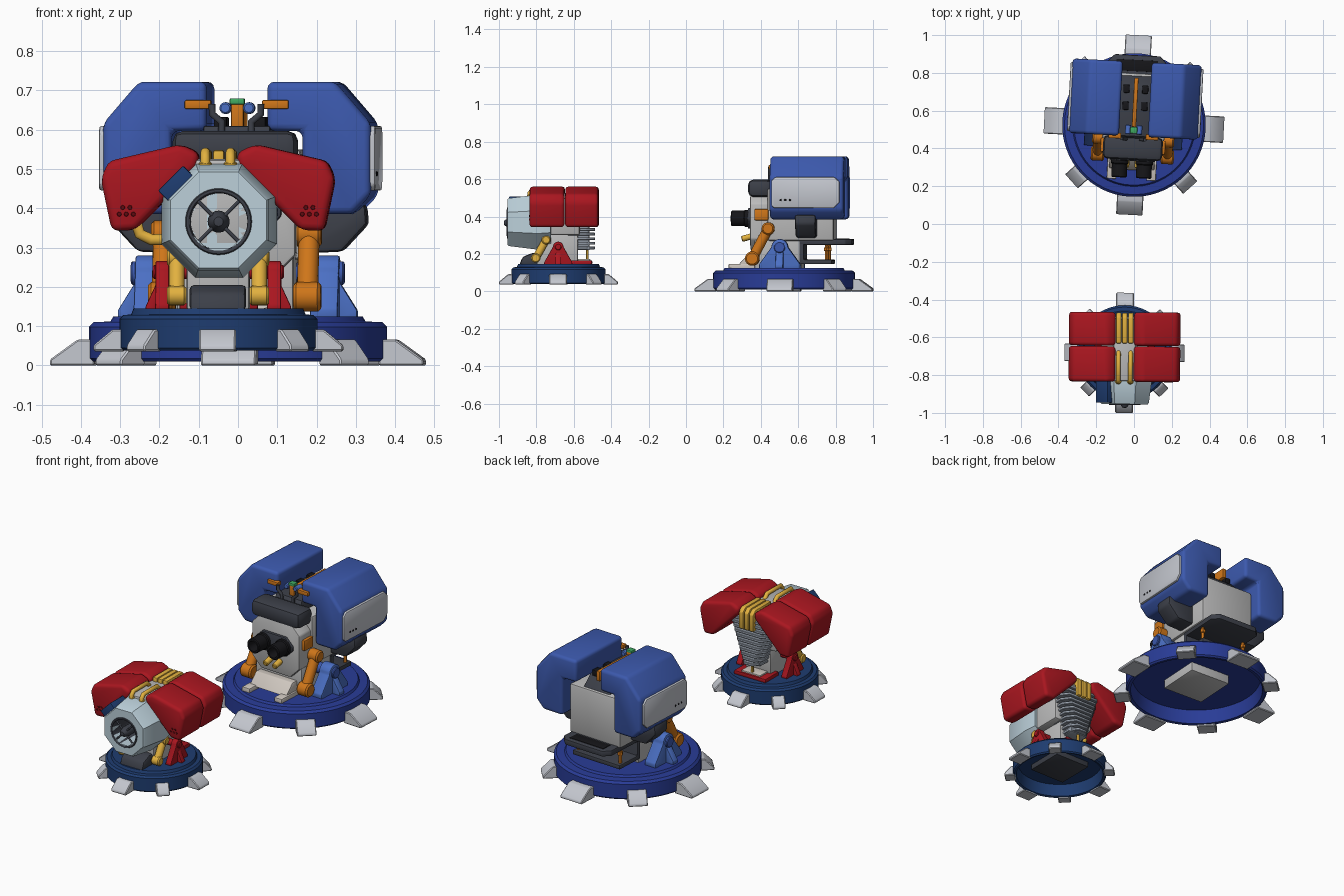
import bpy, bmesh, math
from mathutils import Matrix, Vector

if "Cube" in bpy.data.objects:
    bpy.data.objects.remove(bpy.data.objects["Cube"])

M = Matrix()          # placement of the turret being built
mats = {}
COL = dict(blue=(.045, .1, .42), royal=(.022, .045, .31), navy=(.013, .045, .16), sky=(.07, .16, .55),
           red=(.4, .008, .014), maroon=(.12, .003, .005), pale=(.5, .63, .7), dark=(.045, .05, .065), black=(.008, .008, .01),
           orange=(.62, .18, .01), yellow=(.76, .44, .05), cream=(.62, .57, .52), foot=(.55, .57, .62),
           fin=(.3, .34, .4), green=(.05, .4, .12), grey=(.5, .5, .5))


def paint(o, col):
    if col not in mats:
        mats[col] = bpy.data.materials.new(col)
        mats[col].diffuse_color = (*COL[col], 1)
    o.data.materials.append(mats[col])


def finish(name, bm, col, bev=0, seg=2):
    bmesh.ops.recalc_face_normals(bm, faces=bm.faces)
    if bev:
        es = [e for e in bm.edges if len(e.link_faces) == 2 and e.calc_face_angle(0) > .35]
        bmesh.ops.bevel(bm, geom=es, offset=bev, segments=seg, profile=.5, affect='EDGES', clamp_overlap=True)
    bm.transform(M)
    me = bpy.data.meshes.new(name)
    bm.to_mesh(me)
    bm.free()
    o = bpy.data.objects.new(name, me)
    bpy.context.collection.objects.link(o)
    paint(o, col)
    bpy.ops.object.select_all(action='DESELECT')
    o.select_set(True)
    bpy.context.view_layer.objects.active = o
    bpy.ops.object.shade_smooth_by_angle(angle=math.radians(30))
    return o


def prism(name, pts, axis, a, b, col, bev=0, s=1, seg=2):
    """Extrude a profile along an axis; s=-1 mirrors it in x."""
    bm = bmesh.new()
    put = {'x': lambda u, v, t: (s * t, u, v), 'y': lambda u, v, t: (s * u, t, v), 'z': lambda u, v, t: (s * u, v, t)}[axis]
    lo = [bm.verts.new(put(u, v, a)) for u, v in pts]
    hi = [bm.verts.new(put(u, v, b)) for u, v in pts]
    bm.faces.new(lo)
    bm.faces.new(hi)
    for i in range(len(pts)):
        j = (i + 1) % len(pts)
        bm.faces.new((lo[i], lo[j], hi[j], hi[i]))
    return finish(name, bm, col, bev, seg)


def box(name, x, y, z, col, bev=0, s=1):
    return prism(name, [(x[0], y[0]), (x[1], y[0]), (x[1], y[1]), (x[0], y[1])], 'z', z[0], z[1], col, bev, s)


def lathe(name, prof, org, dirn, col, n=32, turn=0):
    """Spin (radius, height) points round a line."""
    bm = bmesh.new()
    rot = Vector(dirn).to_track_quat('Z', 'Y').to_matrix()
    rings = []
    for r, h in prof:
        rings.append([bm.verts.new(Vector(org) + rot @ Vector((r * math.cos(t), r * math.sin(t), h)))
                      for t in (math.tau * i / n + turn for i in range(n))])
    for p, q in zip(rings, rings[1:]):
        for i in range(n):
            j = (i + 1) % n
            bm.faces.new((p[i], p[j], q[j], q[i]))
    bmesh.ops.remove_doubles(bm, verts=bm.verts, dist=1e-5)
    return finish(name, bm, col)


def rod(name, a, b, r, col, n=20, c=.004):
    d = Vector(b) - Vector(a)
    L = d.length
    return lathe(name, [(0, 0), (r - c, 0), (r, c), (r, L - c), (r - c, L), (0, L)], a, d, col, n)


def tube(name, pts, r, col):
    cu = bpy.data.curves.new(name, 'CURVE')
    cu.dimensions, cu.bevel_depth, cu.bevel_resolution, cu.use_fill_caps = '3D', r, 3, True
    sp = cu.splines.new('POLY')
    sp.points.add(len(pts) - 1)
    for p, q in zip(sp.points, pts):
        p.co = (*(M @ Vector(q)), 1)
    o = bpy.data.objects.new(name, cu)
    bpy.context.collection.objects.link(o)
    paint(o, col)


def feet(name, r0, r1, h0, h1, w):
    """Eight clamp feet; the diagonal ones are smaller."""
    global M
    keep = M.copy()
    for k in range(8):
        M = keep @ Matrix.Rotation(k * math.pi / 4, 4, 'Z')
        e, ww = (r1 - (r1 - r0) * .27, w * .72) if k % 2 else (r1, w)
        prof = [(-r0, h0), (-e, h0), (-e, h0 + .015), (-r0 - (e - r0) * .38, h1), (-r0, h1)]
        prism(name, prof, 'x', -ww, ww, 'foot', .004, seg=1)
    M = keep


def octagon(hx, z0, z1, c):
    return [(-hx, z0 + c), (-hx + c, z0), (hx - c, z0), (hx, z0 + c), (hx, z1 - c), (hx - c, z1), (-hx + c, z1), (-hx, z1 - c)]


def place(x, y, deg):
    return Matrix.Translation((x, y, 0)) @ Matrix.Rotation(math.radians(deg), 4, 'Z')


# ---------- large blue turret ----------
M = place(0, .524, -3)
lathe('large_base', [(0, .09), (.345, .09), (.355, .012), (.372, .01), (.38, .018), (.38, .098), (.368, .11),
                     (.325, .112), (.318, .124), (0, .124)], (0, 0, 0), (0, 0, 1), 'royal', 64)
feet('large_foot', .362, .476, 0, .066, .07)
box('large_base_core', (-.125, .125), (-.125, .125), (.04, .1), 'grey', .004)
box('large_pedestal', (-.15, .15), (-.15, .1), (.115, .3), 'grey', .01)
box('large_body', (-.165, .165), (-.08, .275), (.27, .55), 'grey', .012)
prism('large_head', octagon(.155, .22, .53, .06), 'y', -.175, -.06, 'grey', .008)
box('large_brow', (-.158, .158), (-.185, -.06), (.505, .597), 'dark', .026)
prism('large_spine', [(-.1, .53), (-.06, .61), (.2, .61), (.27, .54)], 'x', -.085, .085, 'dark', .006)
prism('cannon_plate', octagon(.12, .335, .445, .045), 'y', -.19, -.17, 'dark', .006)
# base bracket in front
prism('front_bracket', [(-.13, -.29), (-.08, -.29), (-.08, -.2), (.08, -.2), (.08, -.29), (.13, -.29), (.13, -.13), (-.13, -.13)],
      'z', .115, .147, 'cream', .005)
prism('front_bracket_ramp', [(-.24, .14), (-.185, .2), (-.13, .2), (-.13, .14)], 'x', -.12, .12, 'cream', .005)
# rear shelf
prism('rear_shelf', [(-.155, .09), (.155, .09), (.155, .335), (.12, .37), (-.12, .37), (-.155, .335)], 'z', .248, .28, 'dark', .006)
prism('rear_shelf_foot', [(.09, .145), (.265, .145), (.265, .17), (.115, .17), (.115, .26), (.09, .26)], 'x', -.155, .155, 'dark', .006)
box('rear_shelf_inset', (-.11, .11), (.285, .345), (.27, .283), 'black', .001)
for y in (.1, .19):
    for x in (-.05, .05):
        box('spine_block', (x - .016, x + .016), (y - .022, y + .022), (.6, .632), 'black', .003)
box('antenna_rail', (-.011, .011), (-.01, .25), (.6, .655), 'orange', .003)
box('antenna_post', (-.016, .016), (-.04, -.01), (.59, .67), 'orange', .004)
box('antenna_lamp', (-.019, .019), (-.045, -.01), (.664, .68), 'green', .004)
for s in (-1, 1):
    # armour pod with notch that sits on the body shoulder
    prism('large_pod', [(.077, .722), (.25, .722), (.342, .615), (.342, .435), (.295, .385), (.167, .385), (.167, .597),
                        (.077, .597)], 'y', -.06, .335, 'blue', .018, s, 3)
    prism('pod_panel', [(-.05, .46), (-.035, .445), (.285, .445), (.315, .475), (.315, .585), (.29, .61), (-.03, .61), (-.05, .59)],
          'x', .33, .352, 'foot', .006, s)
    for k in range(3):
        rod('panel_dot', (s * .35, .0 + k * .025, .488), (s * .3535, .0 + k * .025, .488), .006, 'black', 10, .001)
    prism('pod_bracket', [(.16, .41), (.32, .41), (.325, .36), (.26, .29), (.16, .285)], 'y', .075, .185, 'dark', .012, s)
    lathe('cannon', [(0, .04), (.026, .04), (.028, .1), (.037, .1), (.041, .095), (.041, .03), (.046, .025), (.046, 0)],
          (s * .065, -.18, .39), (0, -1, 0), 'black', 28)
    rod('nozzle_tip', (s * .03, -.17, .295), (s * .03, -.225, .28), .016, 'yellow', 14)
    # hinge bracket
    arc = [(.045 * math.cos(t) - .01, .235 + .045 * math.sin(t)) for t in (math.pi * i / 8 for i in range(9))]
    prism('large_hinge', [(.1, .12), (.1, .145)] + arc + [(-.12, .145), (-.12, .12)], 'x', .19, .26, 'sky', .005, s)
    rod('hinge_pin', (s * .15, -.01, .235), (s * .272, -.01, .235), .03, 'blue', 24)
    prism('hinge_rib', [(.255, .12), (.305, .12), (.305, .14), (.255, .22)], 'y', -.03, .01, 'sky', .003, s)
    # piston arm
    rod('arm_link', (s * .185, -.16, .175), (s * .185, -.075, .335), .027, 'orange')
    rod('arm_foot', (s * .15, -.16, .175), (s * .22, -.16, .175), .038, 'orange', 24, .008)
    rod('arm_elbow', (s * .15, -.075, .335), (s * .217, -.075, .335), .034, 'orange', 24, .008)
    box('arm_mount', (.12, .172), (-.15, -.075), (.38, .44), 'orange', .006, s)
    rod('shelf_bolt', (s * .135, .235, .165), (s * .135, .235, .25), .009, 'orange', 12)
    rod('shelf_bolt_head', (s * .135, .235, .215), (s * .135, .235, .235), .015, 'orange', 6, .002)
    # top pipes and bars
    tube('top_pipe', [(s * .038, -.075, .58), (s * .038, -.075, .62), (s * .062, -.075, .64), (s * .062, -.075, .665)], .009, 'dark')
    box('top_bar', (.065, .132), (-.075, -.045), (.653, .675), 'orange', .003, s)
    rod('antenna_knob', (s * .03, -.05, .655), (s * .03, .0, .655), .015, 'sky', 16)

# ---------- small red turret ----------
M = place(-.05, -.682, -.5)
lathe('small_base', [(0, .11), (.225, .11), (.233, .042), (.245, .038), (.252, .045), (.252, .118), (.242, .128),
                     (.222, .13), (.216, .145), (0, .145)], (0, 0, 0), (0, 0, 1), 'navy', 56)
feet('small_foot', .238, .318, .036, .092, .047)
box('small_base_core', (-.11, .11), (-.11, .11), (.08, .12), 'dark', .004)
box('small_body', (-.125, .125), (-.12, .115), (.3, .5), 'grey', .012)
box('small_pedestal', (-.08, .08), (-.115, .105), (.14, .32), 'grey', .008)
prism('front_skid', [(-.21, .14), (-.19, .185), (-.14, .205), (-.08, .205), (-.08, .14)], 'x', -.072, .072, 'dark', .012)
box('rear_plate', (-.1, .1), (.06, .18), (.143, .165), 'red', .005)
box('rear_plate_cap', (-.06, .06), (.09, .17), (.16, .173), 'cream', .003)
# octagonal turbine housing with open bore
c8 = 1 / math.cos(math.pi / 8)
lathe('turbine_housing', [(.079, .05), (.079, .282), (.122 * c8, .282), (.128 * c8, .274), (.147 * c8, .12), (.135 * c8, .05), (.079, .05)],
      (.003, .01, .37), (0, -1, 0), 'pale', 8, math.pi / 8)
lathe('turbine_rim', [(.072, .13), (.074, .284), (.077, .286), (.082, .286), (.086, .28)],
      (.003, .01, .366), (0, -1, 0), 'dark', 40)
lathe('turbine_back', [(0, .13), (.076, .13)], (.003, .01, .366), (0, -1, 0), 'pale', 40)
lathe('turbine_hub', [(.024, .13), (.028, .26), (.022, .285), (.012, .3), (0, .302)], (.003, .01, .366), (0, -1, 0), 'dark', 20)
for k in range(4):
    t = math.pi / 4 + k * math.pi / 2
    tube('turbine_spoke', [(.003, -.265, .366), (.003 + .078 * math.cos(t), -.265, .366 + .078 * math.sin(t))], .005, 'dark')
q = .7071
prism('housing_badge_plate', [(-.102 + q * a - q * b, .459 + q * a + q * b) for a, b in ((-.045, -.04), (.045, -.04), (.045, .025), (-.045, .025))],
      'y', -.265, -.14, 'navy', .004)
# cooling fins, narrower towards the bottom
for k in range(11):
    w, z = .062 + .008 * k, .225 + .0245 * k
    prism('cooling_fin', [(-w, .05), (w, .05), (w, .15), (w - .035, .195), (-w + .035, .195), (-w, .15)], 'z', z, z + .015, 'fin', .002, seg=1)
box('fin_core', (-.055, .055), (.08, .165), (.22, .49), 'fin', .004)
rod('rear_pin', (0, .155, .145), (0, .155, .22), .007, 'yellow', 12, .001)
# cables over the top and down the back
for x in (-.032, 0, .032):
    prism('rear_strap', [(.05, .5), (.05, .548), (.19, .548), (.212, .525), (.212, .43), (.185, .43), (.185, .5)],
          'x', x - .014, x + .014, 'yellow', .006)
box('top_ridge', (-.06, .06), (-.15, .18), (.47, .525), 'grey', .01)
tube('side_pipe', [(-.11, -.04, .32), (-.17, -.04, .32), (-.2, -.04, .335), (-.21, -.04, .37)], .015, 'yellow')
for s in (-1, 1):
    for y0, y1 in ((-.153, .034), (.038, .215)):
        prism('small_pod', [(.046, .54), (.095, .563), (.278, .52), (.298, .475), (.27, .342), (.21, .345), (.052, .505)],
              'y', y0, y1, 'red', .02, s, 3)
    for k in range(5):
        x, z = .215 + .018 * (k % 3) + .009 * (k // 3), .385 + .017 * (k // 3)
        rod('pod_vent', (s * x, -.152, z), (s * x, -.1545, z), .006, 'maroon', 8, .001)
    tube('top_cable', [(s * .032, -.155, .5), (s * .032, -.155, .525), (s * .032, -.14, .543), (s * .032, -.02, .543), (s * .032, .01, .51)],
         .012, 'yellow')
    rod('cable_socket', (s * .032, -.15, .495), (s * .032, -.15, .518), .017, 'yellow', 16)
    # hinge bracket
    arc = [(.028 * math.cos(t), .238 + .028 * math.sin(t)) for t in (math.pi * i / 8 for i in range(9))]
    prism('small_hinge', [(.075, .14), (.075, .155)] + arc + [(-.075, .155), (-.075, .14)], 'x', .125, .16, 'red', .004, s)
    prism('small_hinge_rib', [(.155, .14), (.185, .14), (.185, .15), (.155, .215)], 'y', -.015, .015, 'red', .003, s)
    rod('small_hinge_pin', (s * .07, 0, .238), (s * .167, 0, .238), .018, 'red', 20)
    # piston arm
    rod('small_arm_link', (s * .105, -.12, .178), (s * .105, -.065, .275), .02, 'yellow')
    rod('small_arm_foot', (s * .08, -.12, .178), (s * .13, -.12, .178), .025, 'yellow', 20, .006)
    rod('small_arm_elbow', (s * .08, -.065, .275), (s * .13, -.065, .275), .024, 'yellow', 20, .006)

for m in bpy.data.materials:
    if m.users and not m.is_grease_pencil:
        m.use_nodes = True
        m.node_tree.nodes["Principled BSDF"].inputs["Base Color"].default_value = m.diffuse_color
